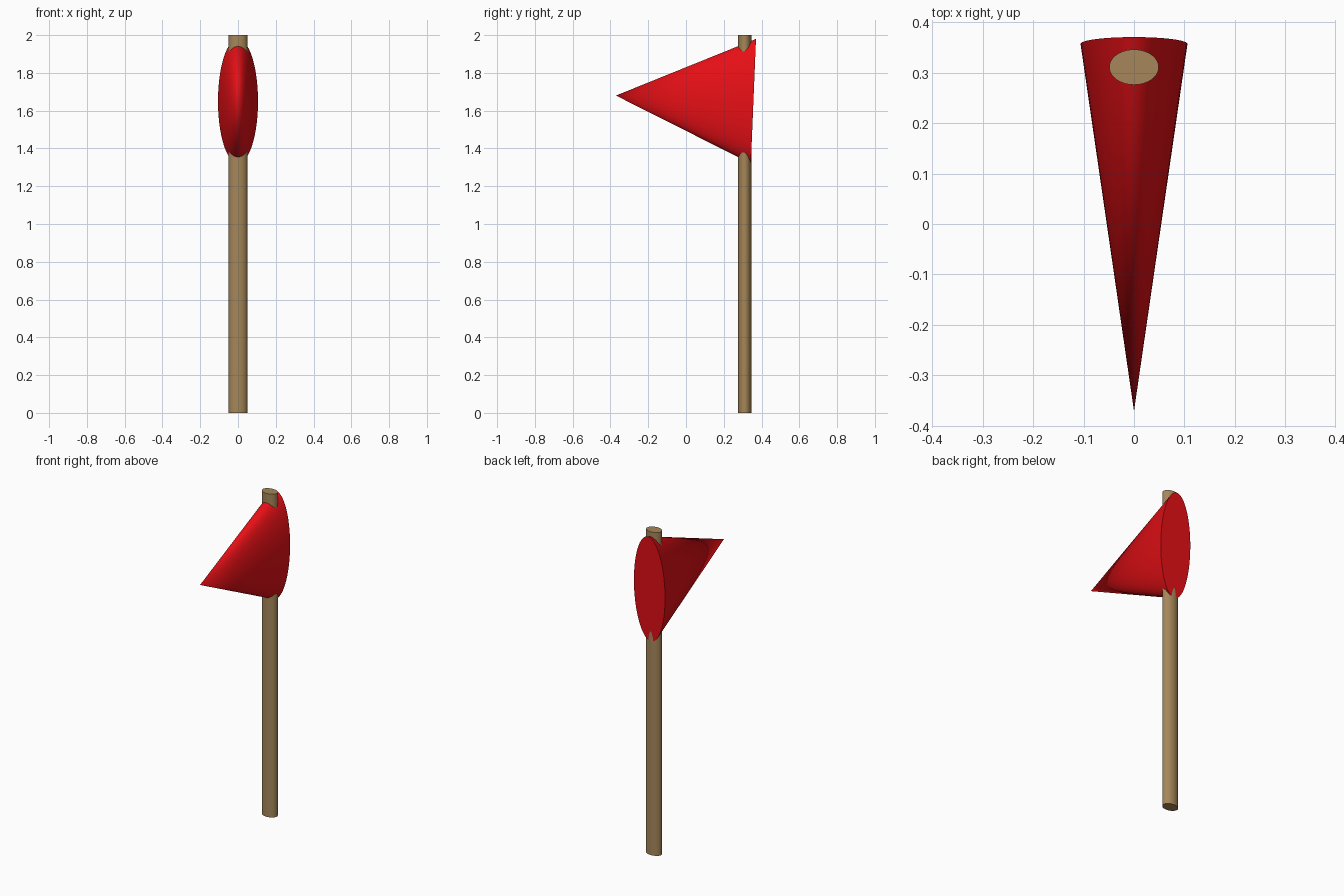
import bpy, math

if "Cube" in bpy.data.objects:
    bpy.data.objects.remove(bpy.data.objects["Cube"])


def finish(obj, name, color):
    obj.name = name
    mat = bpy.data.materials.new(name + "_paint")
    mat.diffuse_color = (*color, 1)
    mat.use_nodes = True
    mat.node_tree.nodes["Principled BSDF"].inputs["Base Color"].default_value = mat.diffuse_color
    obj.data.materials.append(mat)
    bpy.ops.object.shade_smooth_by_angle(angle=math.radians(35))


# Pole: slightly oval wooden rod
bpy.ops.mesh.primitive_cylinder_add(vertices=64, radius=1, depth=2, location=(0, 0.311, 1))
pole = bpy.context.object
pole.scale = (0.049, 0.035, 1)
finish(pole, "pole", (0.38, 0.24, 0.10))

# Pennant: flattened cone pointing forward, tilted slightly upward
apex_y, apex_z, base_y, base_z = -0.371, 1.68, 0.357, 1.65
dy, dz = apex_y - base_y, apex_z - base_z
bpy.ops.mesh.primitive_cone_add(vertices=64, radius1=1, radius2=0, depth=1,
                                location=(0, (apex_y + base_y) / 2, (apex_z + base_z) / 2))
pennant = bpy.context.object
pennant.scale = (0.106, 0.33, math.hypot(dy, dz))
pennant.rotation_euler = (math.atan2(-dy, dz), 0, 0)
finish(pennant, "pennant", (0.8, 0.005, 0.008))
